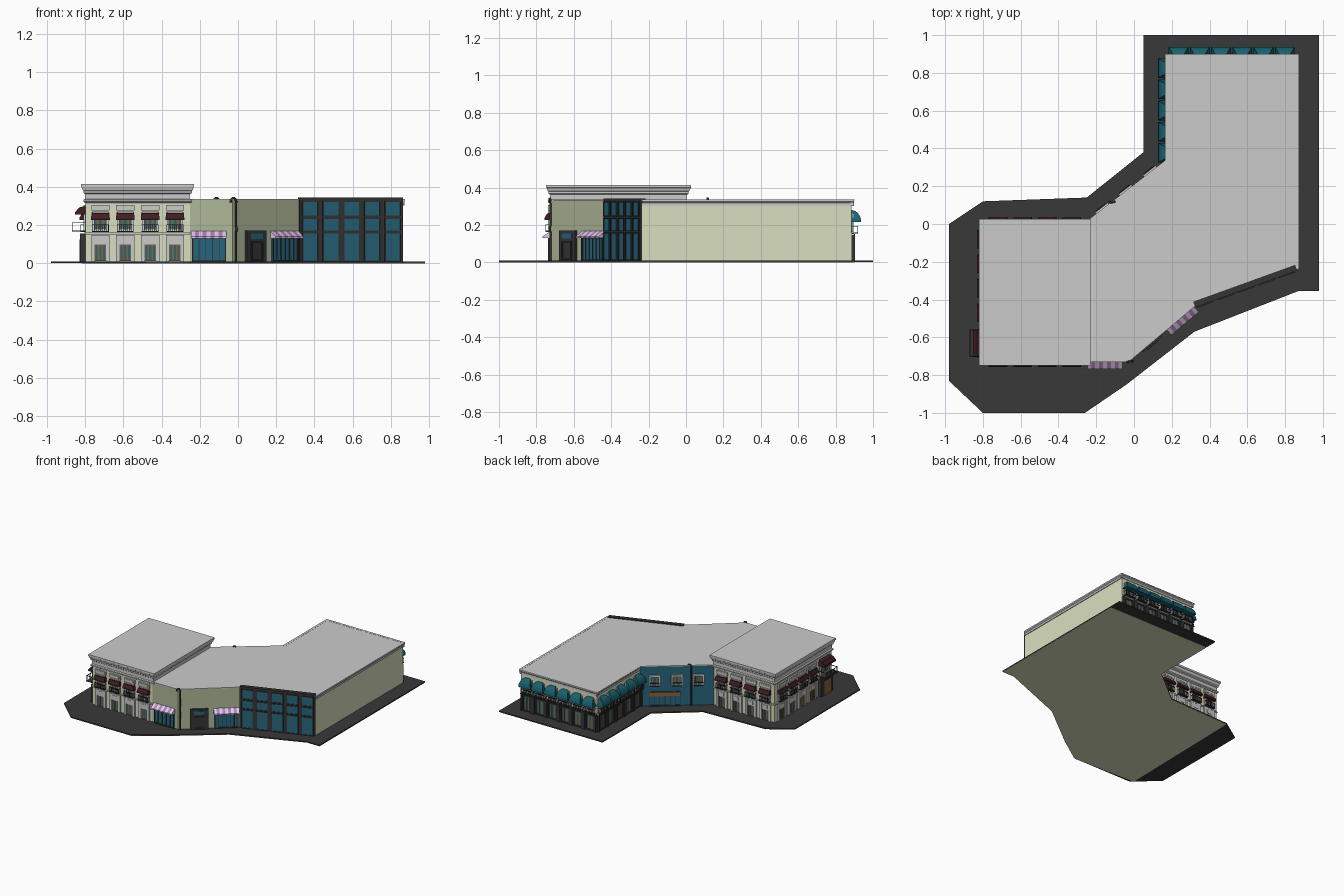
import bpy, bmesh, math
from mathutils import Vector

if "Cube" in bpy.data.objects:
    bpy.data.objects.remove(bpy.data.objects["Cube"])

COL = dict(pale=(.70, .74, .53), sage=(.43, .48, .31), teal=(.02, .13, .20), dark=(.035, .035, .037),
           white=(.78, .78, .76), red=(.05, .012, .015), purple=(.42, .22, .50), lilac=(.75, .62, .80),
           brown=(.25, .13, .04), pave=(.04, .04, .04), awn=(.01, .12, .16), grey=None)
MATS = {}
for k, c in COL.items():
    if c:
        MATS[k] = bpy.data.materials.new(k)
        MATS[k].diffuse_color = (*c, 1)
PARTS = {}


def part(name, mat):
    return PARTS.setdefault((name, mat), bmesh.new())


def slab(name, mat, pts, z0, z1):
    """Flat polygon extruded upward."""
    bm = part(name, mat)
    lo = [bm.verts.new((x, y, z0)) for x, y in pts]
    hi = [bm.verts.new((x, y, z1)) for x, y in pts]
    bm.faces.new(lo[::-1])
    bm.faces.new(hi)
    n = len(pts)
    for i in range(n):
        bm.faces.new((lo[i], lo[(i + 1) % n], hi[(i + 1) % n], hi[i]))


class Wall:
    """Facade frame: u along the wall, o outward, z up."""
    def __init__(self, p, q):
        self.p = Vector(p)
        d = Vector(q) - self.p
        self.len = d.length
        self.d = d.normalized()
        self.n = Vector((self.d.y, -self.d.x))

    def at(self, u, o, z):
        v = self.p + self.d * u + self.n * o
        return (v.x, v.y, z)

    def prism(self, name, mat, u0, u1, prof):
        """Profile of (out, z, inset) swept along the wall."""
        bm = part(name, mat)
        prof = [(*p, 0)[:3] for p in prof]
        a = [bm.verts.new(self.at(u0 + i, o, z)) for o, z, i in prof]
        b = [bm.verts.new(self.at(u1 - i, o, z)) for o, z, i in prof]
        bm.faces.new(a)
        bm.faces.new(b[::-1])
        for i in range(len(a)):
            j = (i + 1) % len(a)
            bm.faces.new((a[i], b[i], b[j], a[j]))

    def box(self, name, mat, u0, u1, z0, z1, out, o0=-.005):
        self.prism(name, mat, u0, u1, [(o0, z0), (out, z0), (out, z1), (o0, z1)])

    def frame(self, name, mat, u0, u1, z0, z1, t, out):
        for a, b, c, d in ((u0, u0 + t, z0, z1), (u1 - t, u1, z0, z1),
                           (u0 + t, u1 - t, z1 - t, z1), (u0 + t, u1 - t, z0, z0 + t)):
            self.box(name, mat, a, b, c, d, out)

    def balcony(self, u, w, z, h, out):
        self.box("balcony_floor", "dark", u - w / 2, u + w / 2, z - .006, z, out)
        self.box("balcony_rail", "dark", u - w / 2, u + w / 2, z + h - .004, z + h, out, out - .004)
        n = 9
        for i in range(n):
            c = u - w / 2 + .002 + (w - .004) * i / (n - 1)
            self.box("balcony_bars", "dark", c - .0015, c + .0015, z, z + h, out, out - .003)
        for s in (-1, 1):
            c = u + s * (w / 2 - .002)
            self.box("balcony_rail", "dark", c - .002, c + .002, z + h - .004, z + h, out)

    def window(self, u, w, z0, z1, frame, t=.007, out=.012):
        self.box("window_glass", "teal", u - w / 2, u + w / 2, z0, z1, .004)
        self.frame("window_frame", frame, u - w / 2, u + w / 2, z0, z1, t, out)
        for s in (-1, 1):
            c = u + s * w * .17
            self.box("window_shutter", "brown", c - w * .07, c + w * .07, z0 + t, z1 - t, .007)

    def red_awning(self, u, w, z0, z1, out):
        self.prism("red_awning", "red", u - w / 2, u + w / 2,
                   [(0, z0), (out, z0), (out, z0 + .012), (out * .6, z1 - .008, .003), (0, z1, .006)])

    def striped_awning(self, u0, u1, n=9):
        s = (u1 - u0) / n
        for i in range(n):
            self.prism("striped_awning", ("lilac", "purple")[i % 2], u0 + i * s, u0 + (i + 1) * s,
                       [(0, .13), (.042, .13), (.042, .140), (0, .168)])

    def shopfront(self, u0, u1, z1, n):
        self.box("shop_glass", "teal", u0, u1, .012, z1, .005)
        self.frame("shop_frame", "dark", u0, u1, .01, z1, .006, .012)
        for i in range(1, n):
            c = u0 + (u1 - u0) * i / n
            self.box("shop_mullion", "dark", c - .002, c + .002, .012, z1, .01)

    def old_bay(self, u):
        """Two-storey classical bay with door, balcony and awning."""
        self.box("bay_surround", "white", u - .048, u - .030, .01, .148, .012)
        self.box("bay_surround", "white", u + .030, u + .048, .01, .148, .012)
        self.box("bay_surround", "white", u - .030, u + .030, .098, .148, .010)
        self.box("bay_keystone", "grey", u - .02, u + .02, .108, .136, .013)
        self.window(u, .06, .012, .098, "brown", .005, .008)
        self.window(u, .084, .168, .272, "white", .012, .012)
        self.box("bay_lintel", "white", u - .048, u + .048, .275, .306, .012)
        self.box("lintel_panel", "grey", u - .036, u + .036, .284, .298, .014)
        self.red_awning(u, .098, .226, .268, .032)
        self.balcony(u, .088, .170, .034, .026)

    def market_bay(self, u):
        """Two-storey bay with domed awning."""
        w = .104
        arc = [(.052 * math.cos(a), .215 + .065 * math.sin(a), .030 * (1 - math.cos(a)))
               for a in [math.pi / 2 * i / 5 for i in range(6)]]
        self.prism("domed_awning", "awn", u - w / 2, u + w / 2, [(0, .215)] + arc)
        self.window(u, .08, .162, .27, "white", .01, .01)
        self.balcony(u, .094, .160, .036, .034)
        self.window(u, .082, .012, .140, "dark", .009, .012)
        for s in (-1, 1):
            self.box("market_column", "dark", u + s * .051 - .006, u + s * .051 + .006, .01, .152, .018)


def cornice(name, rect, steps):
    """Stepped rectangular moulding: (offset, z) rings lofted upward."""
    bm = part(name, "grey")
    x0, y0, x1, y1 = rect
    rings = [[bm.verts.new(p) for p in ((x0 - o, y0 - o, z), (x1 + o, y0 - o, z),
                                        (x1 + o, y1 + o, z), (x0 - o, y1 + o, z))] for o, z in steps]
    for r, s in zip(rings, rings[1:]):
        for i in range(4):
            bm.faces.new((r[i], r[(i + 1) % 4], s[(i + 1) % 4], s[i]))
    bm.faces.new(rings[0][::-1])
    bm.faces.new(rings[-1])


# pavement and foundation
slab("pavement", "pave", [(.05, 1), (.05, .38), (-.25, .14), (-.80, .12), (-.98, 0), (-.98, -.83), (-.80, -1),
     (-.26, -1), (-.04, -.85), (.32, -.57), (.87, -.355), (.98, -.355), (.98, 1)][::-1][::-1], .001, .01)
slab("foundation", "pale", [(.05, .9), (.05, .38), (-.25, .14), (-.80, .12), (-.82, -.98),
     (-.26, -1), (-.04, -.85), (.32, -.57), (.87, -.355), (.98, -.355), (.98, .9)], 0, .001)

# building volumes
X0, X1, Y0, Y1 = -.798, -.252, -.725, .004
A, B, C, D = (-.03, -.725), (.32, -.43), (.86, -.235), (.86, .885)
E, F, G = (.18, .885), (.18, .335), (-.252, .0)
slab("corner_block", "pale", [(X0, Y0), (X1, Y0), (X1, Y1), (X0, Y1)], .008, .33)
slab("middle_block", "sage", [(-.26, Y0), A, B, F, G, (-.26, 0)], .008, .33)
slab("market_block", "pale", [B, C, D, E, F], .008, .33)
slab("flat_roof", "grey", [(-.26, -.73), (-.028, -.73), (.322, -.436), (.87, -.24), (.87, .9), (.165, .9),
     (.165, .337), (-.26, .008)], .33, .336)
cornice("corner_cornice", (X0, Y0, X1, Y1),
        [(.0, .315), (.012, .322), (.012, .332), (.002, .336), (.002, .362), (.010, .368), (.010, .378),
         (.016, .384), (.020, .398), (.023, .400), (.023, .415)])

# classical corner block facades
front, left, back = Wall((X0, Y0), (X1, Y0)), Wall((X0, Y1), (X0, Y0)), Wall((X1, Y1), (X0, Y1))
for i in range(4):
    front.old_bay(.078 + i * .13)
    back.old_bay(.078 + i * .13)
    left.old_bay(.085 + i * .13)
for w in (front, left, back):
    w.box("belt_course", "white", 0, w.len, .150, .160, .009)
# grand entrance on the side
u = .635
left.box("entrance_surround", "dark", u - .075, u + .075, .01, .155, .028)
left.box("entrance_door", "brown", u - .045, u + .045, .01, .125, .031)
left.window(u, .12, .168, .272, "white", .012, .012)
left.red_awning(u, .145, .255, .30, .055)
left.balcony(u, .145, .172, .042, .072)

# middle shopfronts
m1, m2 = Wall((X1, Y0), A), Wall(A, B)
m1.shopfront(.012, .19, .135, 5)
m1.striped_awning(.005, .192)
m2.shopfront(.27, .445, .135, 6)
m2.striped_awning(.262, .452)
m2.box("side_door", "dark", .088, .222, .01, .172, .014)
m2.window(.155, .08, .012, .115, "dark", .008, .022)
m2.box("door_transom", "teal", .115, .195, .128, .156, .017)

# glazed curtain wall
cw = Wall(B, C)
cw.box("curtain_frame", "dark", 0, cw.len, .01, .343, .012, -.02)
p = cw.len / 5
for i in range(5):
    for z0, z1 in ((.015, .155), (.172, .232), (.25, .32)):
        cw.box("curtain_pane", "teal", i * p + .017, (i + 1) * p - .017, z0, z1, .014)
        cw.frame("curtain_trim", "dark", i * p + .012, (i + 1) * p - .012, z0 - .005, z1 + .005, .005, .018)

# market facades and cornice
right, mb, mi = Wall(C, D), Wall(D, E), Wall(E, F)
for w in (right, mb, mi):
    w.prism("market_cornice", "grey", 0 if w is right else -.012, w.len + (.012 if w is not mi else 0),
            [(-.005, .303), (.006, .303), (.006, .318), (.013, .325), (.013, .337), (-.005, .337)])
for i in range(6):
    mb.market_bay(.062 + i * .1125)
for i in range(5):
    mi.market_bay(.06 + i * .112)
for w in (mb, mi):
    w.box("market_belt", "white", 0, w.len, .146, .156, .012)

# teal rear link wall
rl = Wall(F, G)
rl.box("rear_wall", "teal", 0, rl.len, .01, .33, .004)
for f in (.2, .5, .79):
    c = f * rl.len
    rl.window(c, .085, .175, .262, "white", .014, .02)
    rl.balcony(c, .07, .178, .025, .026)
rl.shopfront(.07, .30, .125, 6)
rl.box("rear_sign_band", "brown", .07, .30, .09, .12, .012)

# turn collected geometry into objects
for (name, mat), bm in PARTS.items():
    bmesh.ops.recalc_face_normals(bm, faces=bm.faces)
    me = bpy.data.meshes.new(name)
    bm.to_mesh(me)
    ob = bpy.data.objects.new(name if mat in ("grey",) else f"{name}_{mat}", me)
    bpy.context.collection.objects.link(ob)
    if mat in MATS:
        me.materials.append(MATS[mat])


# drainpipes with hooked tops
def drainpipe(w, u, name):
    cu = bpy.data.curves.new(name, 'CURVE')
    cu.dimensions, cu.bevel_depth, cu.bevel_resolution, cu.use_fill_caps = '3D', .006, 1, True
    pts = [w.at(u, o, z) for o, z in ((.012, .01), (.012, .16), (.018, .18), (.012, .20), (.012, .30))]
    pts += [w.at(u - .012 * (1 - math.cos(a)), .014 - .02 * a / 4, .325 + .018 * math.sin(a))
            for a in [i * .7 for i in range(6)]]
    s = cu.splines.new('POLY')
    s.points.add(len(pts) - 1)
    for q, c in zip(s.points, pts):
        q.co = (*c, 1)
    cu.materials.append(MATS["dark"])
    bpy.context.collection.objects.link(bpy.data.objects.new(name, cu))


drainpipe(m2, .015, "front_drainpipe")
drainpipe(rl, .69 * rl.len, "rear_drainpipe")

for m in bpy.data.materials:
    if m.users and not m.is_grease_pencil:
        m.use_nodes = True
        m.node_tree.nodes["Principled BSDF"].inputs["Base Color"].default_value = m.diffuse_color
